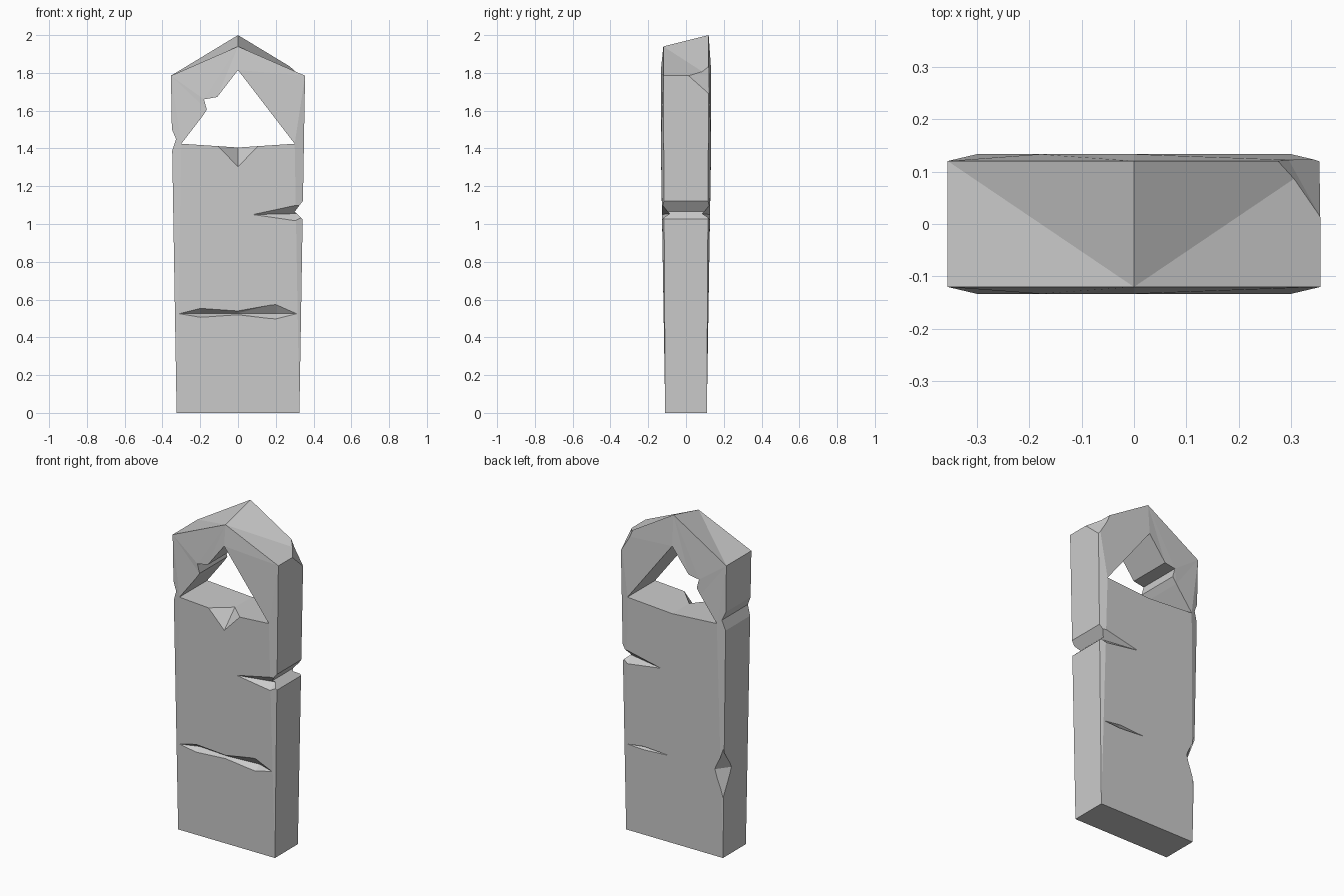
import bpy
import bmesh

cube = bpy.data.objects.get("Cube")
if cube:
    bpy.data.objects.remove(cube, do_unlink=True)

stone = bpy.data.materials.new("stone grey")
stone.use_nodes = True
stone.diffuse_color = (0.6, 0.6, 0.6, 1)
stone.node_tree.nodes["Principled BSDF"].inputs["Base Color"].default_value = (0.6, 0.6, 0.6, 1)


def make_object(name, bm):
    bmesh.ops.recalc_face_normals(bm, faces=bm.faces[:])
    mesh = bpy.data.meshes.new(name)
    bm.to_mesh(mesh)
    bm.free()
    mesh.materials.append(stone)
    obj = bpy.data.objects.new(name, mesh)
    bpy.context.collection.objects.link(obj)
    return obj


# Slab: tapered outline with a pointed top and a pierced triangular opening
outline = [(-.325, 0), (.325, 0), (.355, 1.785), (0, 1.94), (-.355, 1.785)]
opening = [(-.3, 1.425), (0, 1.405), (.3, 1.425), (0, 1.815),
           (-.11, 1.672), (-.18, 1.66), (-.165, 1.605), (-.19, 1.568)]
panels = [(0, 1, 7, 6, 5), (1, 2, 7), (2, 3, 8, 7),
          (3, 4, 10, 9, 8), (4, 5, 12, 11, 10), (0, 5, 4)]

bm = bmesh.new()
sides = []
for s in (-1, 1):
    ring = []
    for x, z in outline:
        if x == 0 and s == 1:
            z = 2.0
        ring.append(bm.verts.new((x, s * (.11 if z == 0 else .12), z)))
    for x, z in opening:
        ring.append(bm.verts.new((x, s * .133, z)))
    for p in panels:
        bm.faces.new([ring[i] for i in p])
    sides.append(ring)
front, back = sides
for start, count in ((0, 5), (5, 8)):
    for i in range(count):
        a, b = start + i, start + (i + 1) % count
        bm.faces.new((front[a], front[b], back[b], back[a]))
bmesh.ops.triangulate(bm, faces=[f for f in bm.faces if len(f.verts) > 3])
slab = make_object("standing_stone", bm)


def chip(name, points):
    """Cut the convex hull of the points out of the slab."""
    bm = bmesh.new()
    for p in points:
        bm.verts.new(p)
    bmesh.ops.convex_hull(bm, input=bm.verts[:])
    cutter = make_object(name, bm)
    cutter.hide_render = True
    mod = slab.modifiers.new(name, 'BOOLEAN')
    mod.operation = 'DIFFERENCE'
    mod.solver = 'EXACT'
    mod.object = cutter
    bpy.context.view_layer.objects.active = slab
    bpy.ops.object.modifier_apply(modifier=name)
    bpy.data.objects.remove(cutter, do_unlink=True)


def side_notch(name, inner, upper, lower):
    """Wedge running through the full depth of one side."""
    chip(name, [(x, y, z) for x, z in (inner, upper, lower) for y in (-.2, .2)])


# Notches across the two narrow sides
side_notch("left_notch", (.3, 1.065), (.38, 1.17), (.38, .99))
side_notch("right_notch", (-.328, 1.45), (-.375, 1.56), (-.365, 1.34))

# Cracks tapering inward from the left notch, front and back
for name, s in (("front_side_crack", -1), ("back_side_crack", 1)):
    chip(name, [(.08, s * .127, 1.05), (.31, s * .085, 1.055),
                (.3, s * .135, 1.08), (.3, s * .135, 1.01),
                (.37, s * .135, 1.12), (.37, s * .135, 1.03)])

# Wide crack on the front, in two halves
for name, s, top, low in (("crack_half_right", -1, .556, .504), ("crack_half_left", 1, .578, .494)):
    chip(name, [(s * .312, -.119, .525), (s * .2, -.123, top), (s * .2, -.123, low),
                (s * -.004, -.123, .542), (s * -.004, -.123, .518),
                (s * .2, -.08, .525), (s * -.004, -.1, .527)])

# Thin crack on the back
chip("back_crack", [(.315, .119, .525), (.03, .119, .53), (.2, .123, .542),
                    (.2, .123, .518), (.2, .095, .528)])

# Chip below the opening
chip("sill_chip", [(-.11, -.135, 1.415), (.11, -.135, 1.415), (0, -.134, 1.3),
                   (0, -.03, 1.405), (0, -.1, 1.45)])

# Chip on the lower back corner
chip("lower_corner_chip", [(-.331, .114, .67), (-.328, .112, .36), (-.276, .12, .53),
                           (-.335, .04, .53), (-.37, .16, .53)])

# Chip on the back shoulder
chip("shoulder_chip", [(.356, .012, 1.785), (.285, .14, 1.785), (.265, .13, 1.842),
                       (.354, .13, 1.68), (.42, .2, 1.8), (.32, .2, 1.88)])
